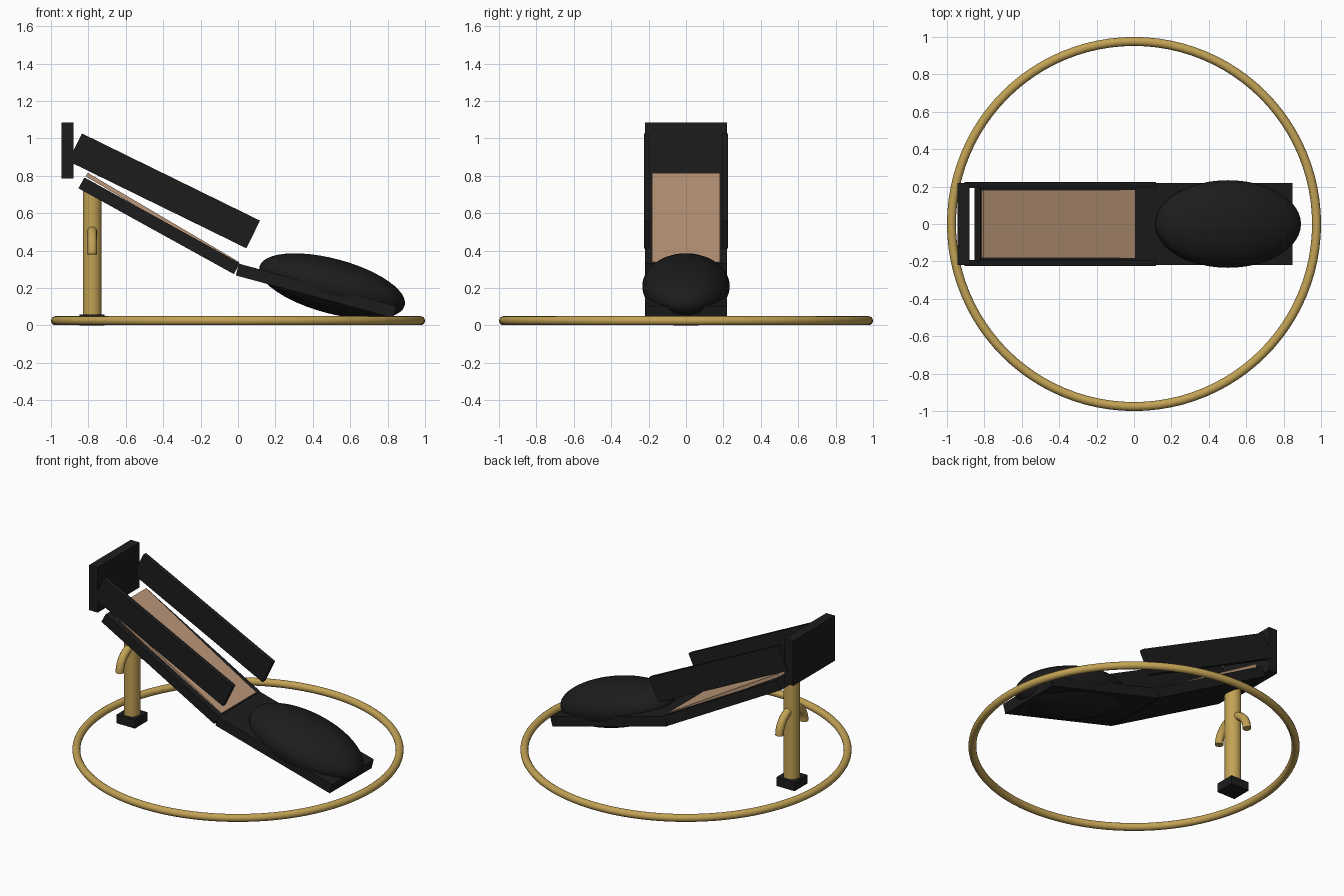
import bpy, bmesh
from math import pi, radians, cos, sin
from mathutils import Vector

if "Cube" in bpy.data.objects:
    bpy.data.objects.remove(bpy.data.objects["Cube"])


def mat(name, rgb):
    m = bpy.data.materials.new(name)
    m.diffuse_color = (*rgb, 1)
    m.use_nodes = True
    m.node_tree.nodes["Principled BSDF"].inputs["Base Color"].default_value = m.diffuse_color
    return m


BLACK = mat("black", (0.012, 0.012, 0.012))
GOLD = mat("gold", (0.54, 0.36, 0.09))
TAN = mat("tan", (0.50, 0.31, 0.19))


def finish(ob, name, material, smooth=False):
    ob.name = name
    ob.data.materials.append(material)
    if smooth:
        bpy.ops.object.shade_smooth_by_angle(angle=radians(40))
    return ob


def slab(name, p0, p1, thick, y0, y1, material):
    """Box whose lower edge runs p0 -> p1 in the xz plane, spanning y0..y1."""
    a, b = Vector((p0[0], 0, p0[1])), Vector((p1[0], 0, p1[1]))
    d = (b - a).normalized()
    n = Vector((-d.z, 0, d.x)) * thick
    bm = bmesh.new()
    face = bm.faces.new([bm.verts.new(p + Vector((0, y0, 0))) for p in (a, b, b + n, a + n)])
    ext = bmesh.ops.extrude_face_region(bm, geom=[face])["geom"]
    bmesh.ops.translate(bm, vec=(0, y1 - y0, 0),
                        verts=[v for v in ext if isinstance(v, bmesh.types.BMVert)])
    bmesh.ops.recalc_face_normals(bm, faces=bm.faces)
    me = bpy.data.meshes.new(name)
    bm.to_mesh(me)
    bm.free()
    ob = bpy.data.objects.new(name, me)
    bpy.context.collection.objects.link(ob)
    return finish(ob, name, material)


# Ground ring
bpy.ops.mesh.primitive_torus_add(location=(0, 0, 0.025), major_radius=0.976, minor_radius=0.024,
                                 major_segments=96, minor_segments=16)
finish(bpy.context.object, "base_ring", GOLD, True)

# Heel post and its square tip
bpy.ops.mesh.primitive_cylinder_add(vertices=32, radius=0.05, depth=0.7, location=(-0.78, 0, 0.37))
finish(bpy.context.object, "heel_post", GOLD, True)
slab("heel_tip", (-0.847, 0.0), (-0.713, 0.0), 0.058, -0.067, 0.067, BLACK)

# Curved arms, one on each side of the post
for side, label in ((-1, "front"), (1, "back")):
    cu = bpy.data.curves.new("arm", "CURVE")
    cu.dimensions = "3D"
    cu.bevel_depth = 0.026
    cu.bevel_resolution = 4
    cu.use_fill_caps = True
    sp = cu.splines.new("POLY")
    sp.points.add(12)
    for i, p in enumerate(sp.points):
        t = i / 12 * pi / 2
        p.co = (-0.78, side * 0.13 * sin(t), 0.38 + 0.13 * cos(t), 1)
    ob = bpy.data.objects.new("arm", cu)
    bpy.context.collection.objects.link(ob)
    bpy.ops.object.select_all(action="DESELECT")
    ob.select_set(True)
    bpy.context.view_layer.objects.active = ob
    bpy.ops.object.convert(target="MESH")
    finish(bpy.context.object, label + "_heel_arm", GOLD, True)

# Sole boards and insole
slab("arch_sole", (-0.853, 0.733), (-0.022, 0.274), 0.066, -0.22, 0.22, BLACK)
slab("front_sole", (-0.012, 0.267), (0.83, 0.04), 0.065, -0.22, 0.22, BLACK)
slab("insole", (-0.815, 0.797), (-0.005, 0.32), 0.022, -0.183, 0.183, TAN)

# Side walls and heel counter
for side, label in ((-1, "front"), (1, "back")):
    y0, y1 = sorted((side * 0.193, side * 0.224))
    slab(label + "_side_wall", (-0.907, 0.878), (0.045, 0.412), 0.165, y0, y1, BLACK)
slab("heel_counter", (-0.944, 0.786), (-0.88, 0.786), 0.3, -0.22, 0.22, BLACK)

# Rounded toe cap
bpy.ops.mesh.primitive_uv_sphere_add(segments=48, ring_count=24, radius=1, location=(0.503, 0, 0.21),
                                     rotation=(0, radians(15), 0), scale=(0.402, 0.234, 0.146))
finish(bpy.context.object, "toe_cap", BLACK, True)
